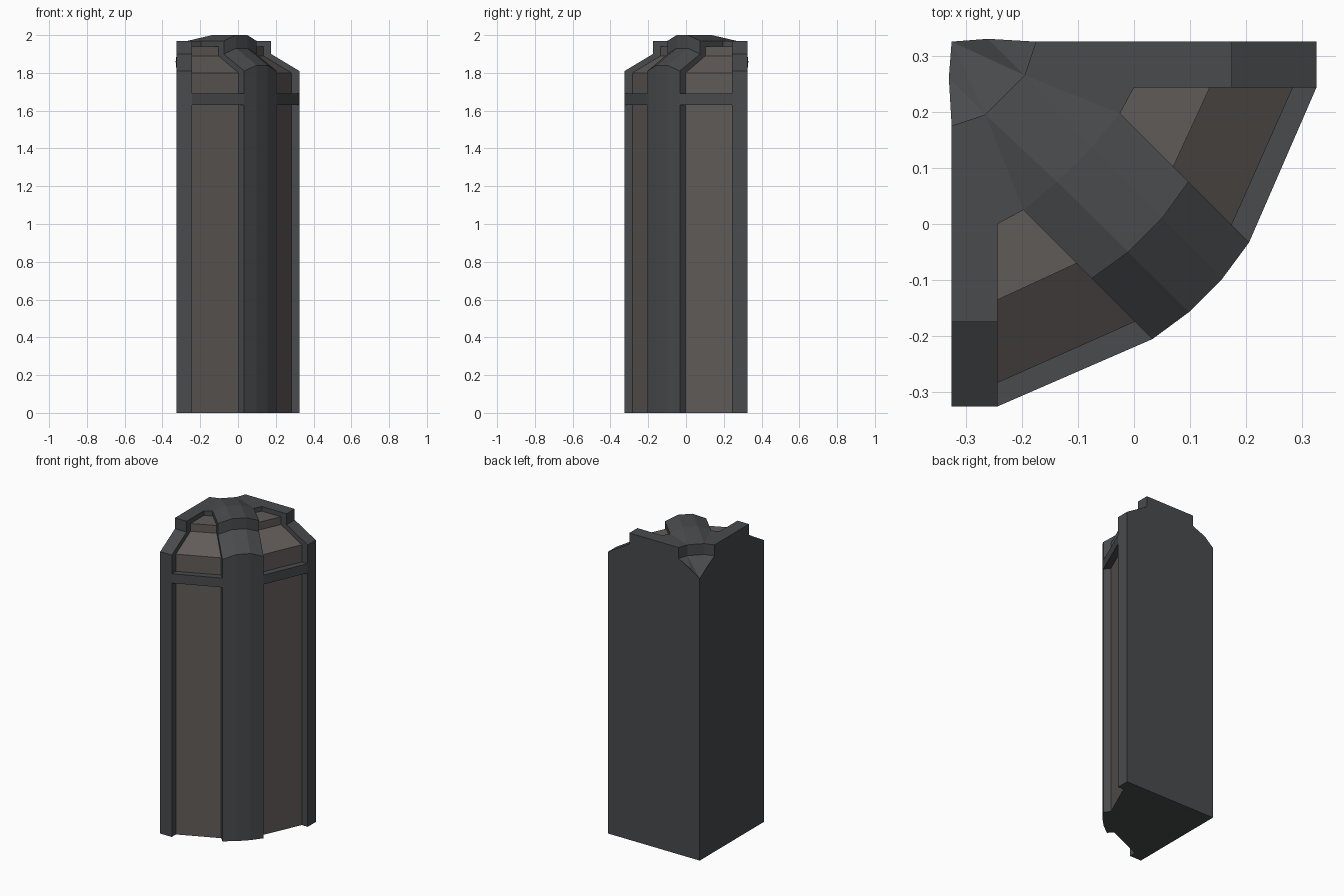
import bpy, bmesh

if "Cube" in bpy.data.objects:
    bpy.data.objects.remove(bpy.data.objects["Cube"])


def material(name, rgb):
    m = bpy.data.materials.new(name)
    m.diffuse_color = (*rgb, 1)
    m.use_nodes = True
    m.node_tree.nodes["Principled BSDF"].inputs["Base Color"].default_value = m.diffuse_color
    return m


FRAME = material("dark_frame", (0.065, 0.069, 0.072))
PANEL = material("warm_panel", (0.118, 0.105, 0.098))


def flip(p):
    """Reflect a point across the plan diagonal y = -x."""
    return (-p[1], -p[0], p[2])


def column(outer, inner, back, heights, lift=0):
    """Vertical profile: wall, sloped shoulder, short step, flat top."""
    z1, z2, z3 = heights
    return [(*outer, 0), (*outer, z1 + lift), (*inner, z2 + lift),
            (*inner, z3 + lift), (*back, z3 + lift)]


def loft(a, b):
    return [[a[i], a[i + 1], b[i + 1], b[i]] for i in range(len(a) - 1)]


def build(name, mat, half, centre=()):
    """Mesh from the faces of one half, their reflection, and centre faces."""
    bm = bmesh.new()
    faces = list(half) + [[flip(p) for p in reversed(f)] for f in half] + list(centre)
    for f in faces:
        bm.faces.new([bm.verts.new(p) for p in f])
    bmesh.ops.remove_doubles(bm, verts=bm.verts, dist=0.0005)
    bmesh.ops.recalc_face_normals(bm, faces=bm.faces)
    me = bpy.data.meshes.new(name)
    bm.to_mesh(me)
    bm.free()
    me.materials.append(mat)
    ob = bpy.data.objects.new(name, me)
    bpy.context.collection.objects.link(ob)
    return ob


# Profiles around one half of the plan
HF, HP = (1.81, 1.90, 1.97), (1.80, 1.89, 1.94)
X0, X1 = -0.325, -0.243
edge = column((X0, -0.325), (X0, -0.175), (X0, 0.175), HF)
jamb = column((X1, -0.325), (X1, -0.175), (X1, 0.0), HF)
side = column((0.033, -0.205), (-0.075, -0.097), (-0.197, 0.025), HF)
crown = column((0.098, -0.157), (-0.01, -0.05), (-0.137, 0.075), HF, 0.03)
panel_a = column((X1, -0.283), (X1, -0.135), (X1, 0.0), HP)
panel_b = column((0.002, -0.174), (-0.102, -0.070), (-0.197, 0.025), HP)

# Back corner: notch walls and a sloped drop to the corner
corner = (X0, 0.325, 1.81)
k_top, k_low = (X0, 0.175, 1.97), (X0, 0.175, 1.90)
h_top, h_low = (-0.265, 0.195, 1.97), (-0.265, 0.195, 1.90)
bulge = (-0.33, 0.26, 1.86)

frame = loft(edge, jamb)[:4] + loft(side, crown)
frame += loft(jamb, panel_a) + loft(side, panel_b)          # recess reveals
frame += [
    [jamb[4], side[4], panel_b[4], panel_a[4]],             # recess back
    [k_top, jamb[4], side[4], h_top],                       # flat top
    [h_top, side[4], crown[4]],                             # ridge flank
    [k_top, h_top, h_low, k_low],                           # notch wall
    [k_low, h_low, bulge], [bulge, h_low, corner], [k_low, bulge, corner],
    edge[:4] + [k_top, k_low, corner, (X0, 0.325, 0)],      # outside wall
]
centre = loft(crown, [flip(p) for p in crown])
centre += [
    [h_top, crown[4], flip(crown[4]), flip(h_top)],
    [h_top, h_low, flip(h_low), flip(h_top)],
    [h_low, corner, flip(h_low)],
]
# Underside outline
base = [c[0] for c in (edge, jamb, panel_a, panel_b, side, crown)]
centre.append([(X0, 0.325, 0)] + base + [flip(p) for p in reversed(base)])
build("corner_frame", FRAME, frame, centre)

# Recessed panels
build("recessed_panels", PANEL, loft(panel_a, panel_b))


# Cross rails flush with the frame
def rail(p_in, p_out):
    return [(*p[:2], z) for p, z in
            ((p_in, 1.63), (p_out, 1.63), (p_out, 1.69), (p_in, 1.69))]


build("cross_rails", FRAME, loft(rail(panel_a[0], jamb[0]), rail(panel_b[0], side[0])))
